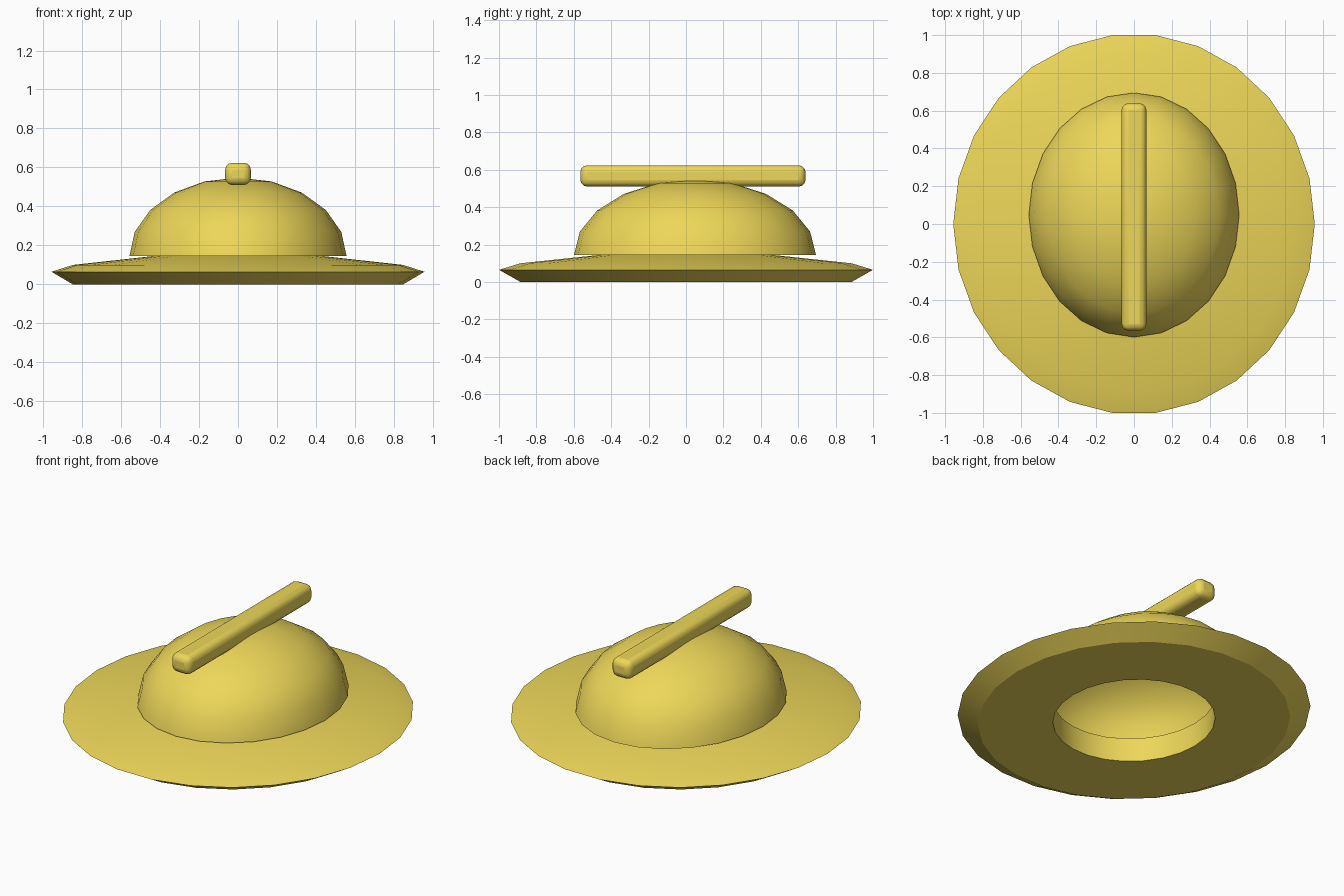
import bpy, bmesh
from math import sin, cos, pi, radians

if "Cube" in bpy.data.objects:
    bpy.data.objects.remove(bpy.data.objects["Cube"])

mat = bpy.data.materials.new("safety_yellow")
mat.diffuse_color = (0.85, 0.68, 0.1, 1)
mat.use_nodes = True
mat.node_tree.nodes["Principled BSDF"].inputs["Base Color"].default_value = mat.diffuse_color


def finish(name, bm):
    me = bpy.data.meshes.new(name)
    bm.to_mesh(me)
    bm.free()
    ob = bpy.data.objects.new(name, me)
    bpy.context.collection.objects.link(ob)
    me.materials.append(mat)
    bpy.ops.object.select_all(action='DESELECT')
    ob.select_set(True)
    bpy.context.view_layer.objects.active = ob
    return ob


def lathe(profile, sides, sx, sy, cy, closed):
    """Sweep an (r, z) profile around z with elliptical scale."""
    bm = bmesh.new()
    rings = [[bm.verts.new((r * sx * cos(2 * pi * i / sides),
                            cy + r * sy * sin(2 * pi * i / sides), z))
              for i in range(sides)] for r, z in profile]
    pairs = list(zip(rings, rings[1:]))
    if closed:
        pairs.append((rings[-1], rings[0]))
    for a, b in pairs:
        for i in range(sides):
            j = (i + 1) % sides
            bm.faces.new((a[i], a[j], b[j], b[i]))
    return bm, rings


# Brim: flat elliptical ring with a bevelled rim and open centre
bm, _ = lathe([(0.46, 0), (0.885, 0), (1.0, 0.065), (0.885, 0.10), (0.46, 0.145)],
              26, 0.957, 1.007, 0, True)
bmesh.ops.recalc_face_normals(bm, faces=bm.faces)
finish("brim", bm)
bpy.ops.object.shade_smooth_by_angle(angle=radians(20))

# Shell: open half ellipsoid set slightly back
steps = [radians(18 * k) for k in range(5)]
bm, rings = lathe([(cos(a), 0.145 + 0.403 * sin(a)) for a in steps],
                  24, 0.557, 0.647, 0.048, False)
tip = bm.verts.new((0, 0.048, 0.548))
for i in range(24):
    bm.faces.new((rings[-1][i], rings[-1][(i + 1) % 24], tip))
finish("shell", bm)
bpy.ops.object.shade_smooth_by_angle(angle=radians(40))

# Crest: rounded bar along the top
bm = bmesh.new()
bmesh.ops.create_cube(bm, size=1)
for v in bm.verts:
    v.co = (v.co.x * 0.132, v.co.y * 1.204, v.co.z * 0.114)
crest = finish("crest_bar", bm)
crest.location = (0, 0.037, 0.567)
bev = crest.modifiers.new("rounding", 'BEVEL')
bev.width = 0.036
bev.segments = 3
bpy.ops.object.shade_smooth_by_angle(angle=radians(40))
